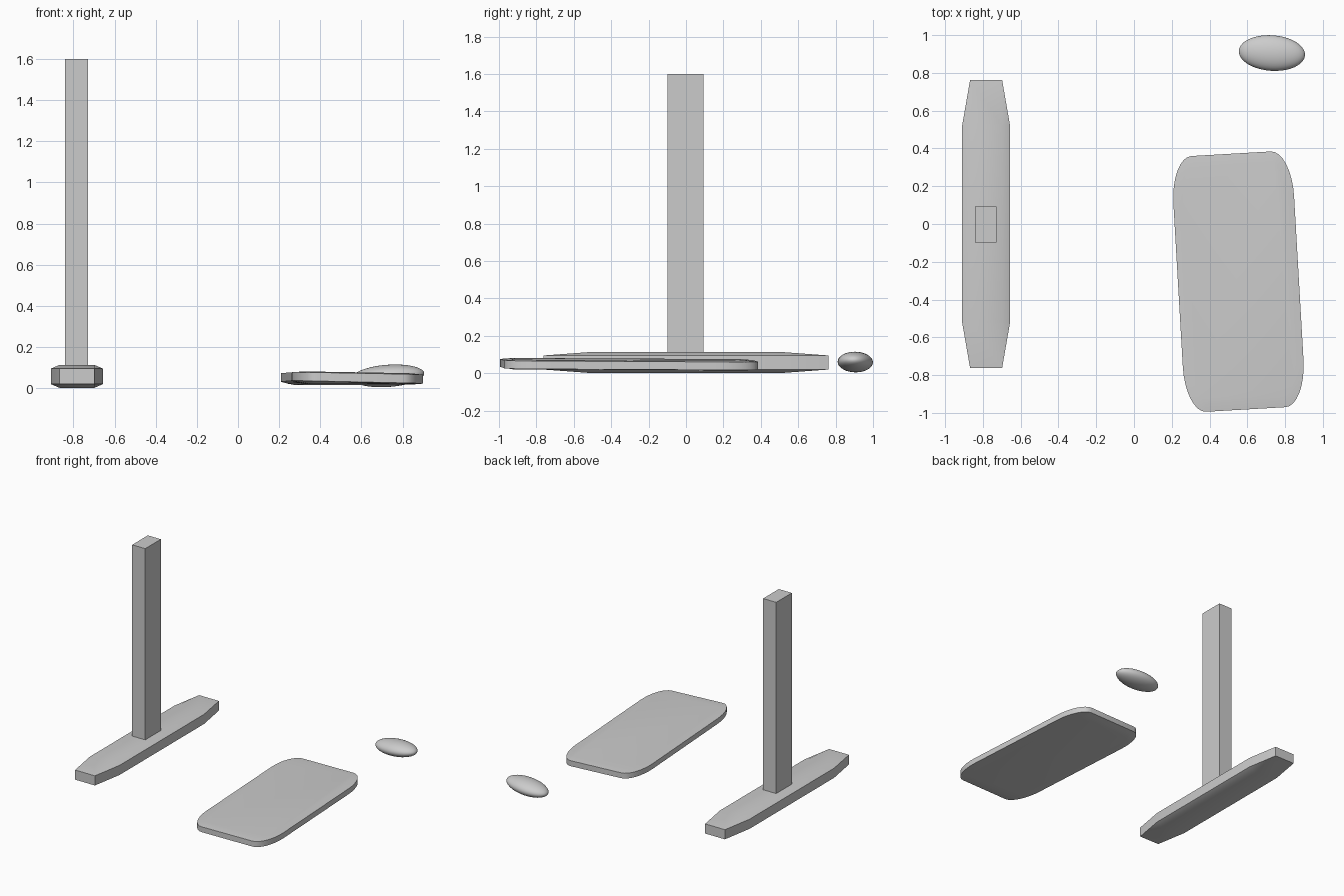
import bpy, bmesh, math
from mathutils import Matrix, Vector

if "Cube" in bpy.data.objects:
    bpy.data.objects.remove(bpy.data.objects["Cube"])


def make_object(name, bm, angle=None):
    bmesh.ops.recalc_face_normals(bm, faces=bm.faces)
    mesh = bpy.data.meshes.new(name)
    bm.to_mesh(mesh)
    bm.free()
    ob = bpy.data.objects.new(name, mesh)
    bpy.context.collection.objects.link(ob)
    if angle:
        bpy.ops.object.select_all(action='DESELECT')
        ob.select_set(True)
        bpy.context.view_layer.objects.active = ob
        bpy.ops.object.shade_smooth_by_angle(angle=math.radians(angle))
    return ob


def loft(rings):
    """Skin a list of equal-length point rings and cap both ends."""
    bm = bmesh.new()
    loops = [[bm.verts.new(p) for p in ring] for ring in rings]
    for a, b in zip(loops, loops[1:]):
        n = len(a)
        for i in range(n):
            bm.faces.new((a[i], a[(i + 1) % n], b[(i + 1) % n], b[i]))
    bm.faces.new(loops[0])
    bm.faces.new(loops[-1])
    return bm


# Foot: eight-sided bar whose ends taper to a rectangle
def foot_ring(y, side, crown):
    w, z0, z1, cx = 0.085, 0.02, 0.095, -0.783
    pts = [(-w, z0 - crown), (w, z0 - crown), (w + side, z0), (w + side, z1),
           (w, z1 + crown), (-w, z1 + crown), (-w - side, z1), (-w - side, z0)]
    return [(cx + x, y, z) for x, z in pts]


bm = loft([foot_ring(-0.762, 0, 0), foot_ring(-0.52, 0.042, 0.018),
           foot_ring(0.52, 0.042, 0.018), foot_ring(0.762, 0, 0)])
bmesh.ops.remove_doubles(bm, verts=bm.verts, dist=0.0005)
make_object("stand_foot", bm, 30)

# Upright post
bm = bmesh.new()
bmesh.ops.create_cube(bm, size=1)
bmesh.ops.scale(bm, vec=(0.112, 0.192, 1.54), verts=bm.verts)
bmesh.ops.translate(bm, vec=(-0.785, -0.003, 0.83), verts=bm.verts)
make_object("stand_post", bm)

# Board: rounded slab, turned a little and sloping down to the right
spin = Matrix.Rotation(math.radians(3.3), 3, 'Z')


def board_ring(inset, z_mid, slope):
    ring = []
    for sx, sy, start in ((1, 1, 0), (-1, 1, 90), (-1, -1, 180), (1, -1, 270)):
        for k in range(9):
            a = math.radians(start + 90 * k / 8)
            x = sx * 0.21 + (0.11 - inset) * math.cos(a)
            y = sy * 0.435 + (0.243 - inset) * math.sin(a)
            p = spin @ Vector((x, y, z_mid + slope * x - 0.005 * y))
            ring.append((p.x + 0.553, p.y - 0.305, p.z))
    return ring


make_object("board", loft([board_ring(0.07, 0.018, 0.0),
                           board_ring(0.035, 0.022, -0.008),
                           board_ring(0.0, 0.027, -0.022),
                           board_ring(0.0, 0.069, -0.019),
                           board_ring(0.05, 0.074, -0.017)]), 35)

# Pebble: flattened oval lying behind the board
bm = bmesh.new()
bmesh.ops.create_uvsphere(bm, u_segments=32, v_segments=20, radius=1)
bmesh.ops.rotate(bm, matrix=Matrix.Rotation(math.pi / 2, 3, 'Y'), verts=bm.verts)
bmesh.ops.scale(bm, vec=(0.176, 0.094, 0.054), verts=bm.verts)
turn = Matrix.Rotation(math.radians(-4), 3, 'Z') @ Matrix.Rotation(math.radians(-4), 3, 'Y')
bmesh.ops.rotate(bm, matrix=turn, verts=bm.verts)
bmesh.ops.translate(bm, vec=(0.73, 0.905, 0.06), verts=bm.verts)
make_object("pebble", bm, 40)
